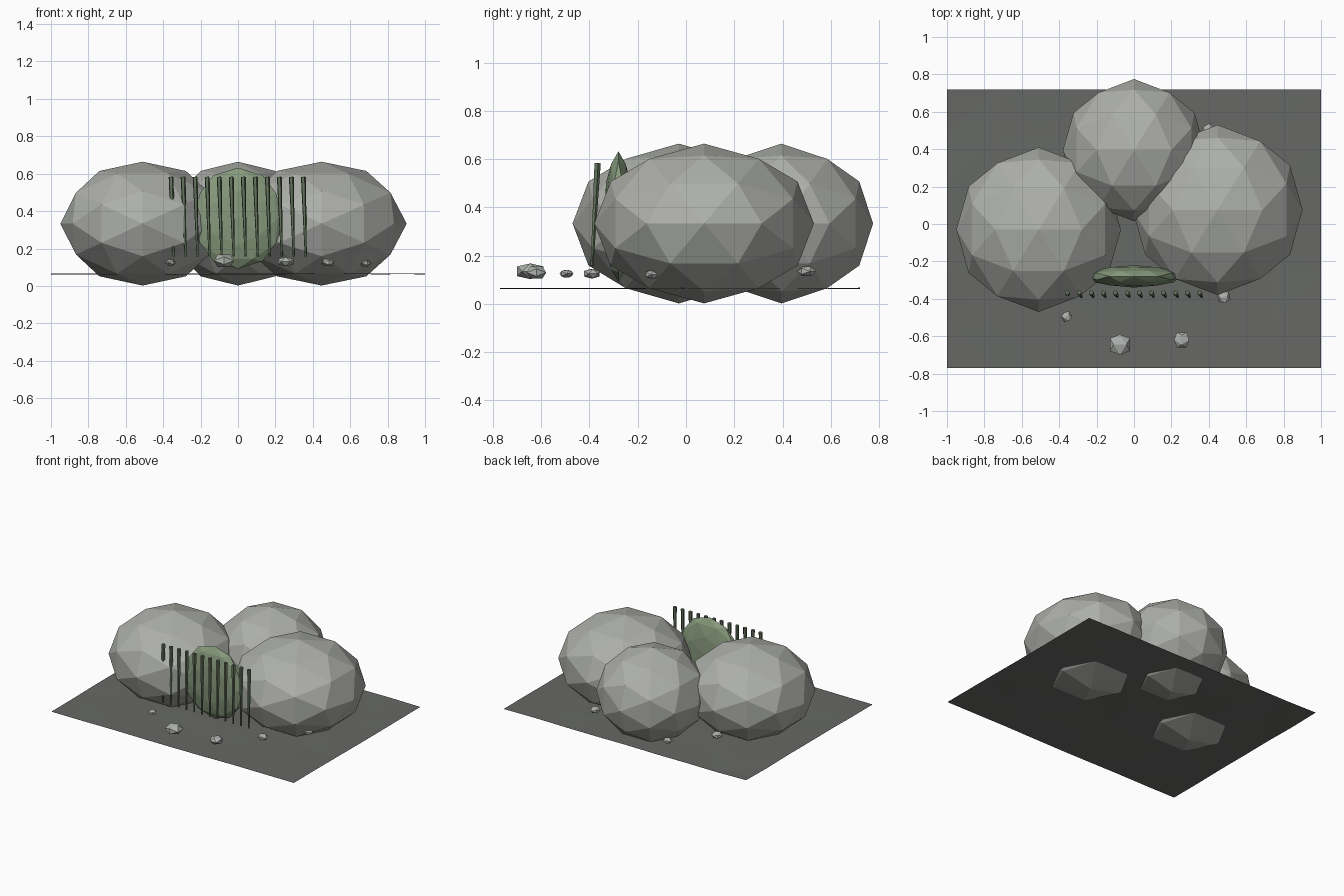
import bpy, bmesh, math, random
from mathutils import Vector, Matrix

if "Cube" in bpy.data.objects:
    bpy.data.objects.remove(bpy.data.objects["Cube"])

random.seed(4)


def material(name, rgb):
    m = bpy.data.materials.new(name)
    m.diffuse_color = (*rgb, 1)
    m.use_nodes = True
    m.node_tree.nodes["Principled BSDF"].inputs["Base Color"].default_value = m.diffuse_color
    return m


ROCK = material("rock grey", (0.42, 0.43, 0.40))
GROUND = material("ground grey", (0.135, 0.14, 0.13))
MOSS = material("moss green", (0.24, 0.32, 0.20))
STALK = material("stalk green", (0.12, 0.165, 0.105))
PEBBLE = material("pebble grey", (0.42, 0.44, 0.42))


def finish(bm, name, mat):
    bmesh.ops.recalc_face_normals(bm, faces=bm.faces)
    me = bpy.data.meshes.new(name)
    bm.to_mesh(me)
    bm.free()
    me.materials.append(mat)
    ob = bpy.data.objects.new(name, me)
    bpy.context.collection.objects.link(ob)
    return ob


def faceted_ball(name, mat, centre, radii, detail=1, turn=0.0):
    """Icosahedron standing on an edge; detail 1 splits each face in four."""
    t = (1 + math.sqrt(5)) / 2
    pts = []
    for a in (-1, 1):
        for b in (-t, t):
            pts += [Vector((a, 0, b)), Vector((0, b, a)), Vector((b, a, 0))]
    mids = [p + q for i, p in enumerate(pts) for q in pts[:i]
            if abs((p - q).length - 2) < 0.01]
    bm = bmesh.new()
    for p in pts + (mids if detail else []):
        bm.verts.new(p.normalized())
    bmesh.ops.convex_hull(bm, input=bm.verts)
    bmesh.ops.transform(bm, verts=bm.verts, matrix=Matrix.Translation(centre)
                        @ Matrix.Rotation(turn, 4, 'Z')
                        @ Matrix.Diagonal((*radii, 1)))
    return finish(bm, name, mat)


# Ground sheet, very slightly uneven
bm = bmesh.new()
bmesh.ops.create_grid(bm, x_segments=8, y_segments=6, size=1)
for v in bm.verts:
    v.co = (v.co.x, v.co.y * 0.745 - 0.025, 0.064 + random.uniform(-0.003, 0.003))
bmesh.ops.triangulate(bm, faces=bm.faces)
finish(bm, "ground_sheet", GROUND)

# Three big boulders
for name, x, y, r in (("left", -0.51, -0.03, 0.44), ("right", 0.447, 0.075, 0.455),
                      ("back", 0, 0.395, 0.38)):
    faceted_ball(name + "_boulder", ROCK, (x, y, 0.333), (r, r, 0.331))

# Mossy slab filling the gap at the front
faceted_ball("moss_slab", MOSS, (0, -0.28, 0.362), (0.25, 0.06, 0.27))

# Row of hanging stalks, tapering downward and leaning forward
for i in range(12):
    x = -0.358 + i * 0.0643
    top, low = Vector((x, -0.367, 0.583)), Vector((x + 0.013, -0.39, 0.158))
    bm = bmesh.new()
    bmesh.ops.create_cone(bm, cap_ends=True, segments=5, radius1=0.006,
                          radius2=0.014, depth=(top - low).length)
    rot = (top - low).to_track_quat('Z', 'Y').to_matrix().to_4x4()
    bmesh.ops.transform(bm, verts=bm.verts,
                        matrix=Matrix.Translation((top + low) / 2) @ rot)
    finish(bm, f"stalk_{i + 1}", STALK)

# Scattered pebbles: x, y, z, radius, turn
for i, (x, y, z, r, a) in enumerate((
        (-0.36, -0.495, 0.125, 0.031, 0.6), (-0.075, -0.645, 0.135, 0.064, 0),
        (0.255, -0.62, 0.13, 0.048, 1.57), (0.48, -0.39, 0.125, 0.038, 0.2),
        (0.68, -0.14, 0.122, 0.034, 0.4), (0.40, 0.50, 0.135, 0.04, 0.9),
        (-0.27, 0.60, 0.122, 0.034, 0.3), (-0.50, 0.35, 0.13, 0.042, 0.7))):
    faceted_ball(f"pebble_{i + 1}", PEBBLE, (x, y, z), (r, r, r * 0.6), 0, a)
